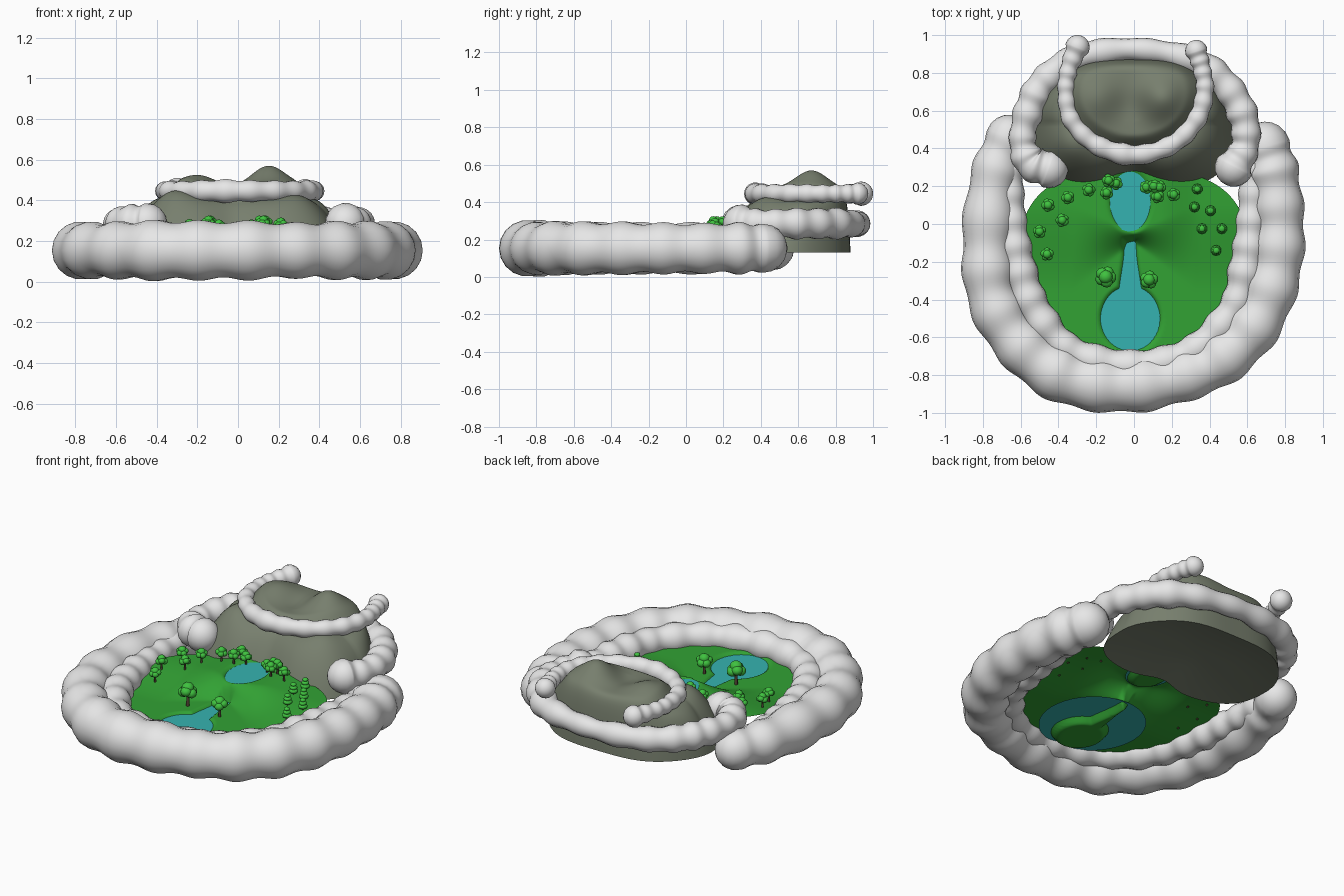
import bpy, bmesh, math, random
from mathutils import Vector, Matrix

if "Cube" in bpy.data.objects:
    bpy.data.objects.remove(bpy.data.objects["Cube"])

random.seed(4)


def material(name, rgb):
    m = bpy.data.materials.new(name)
    m.diffuse_color = (*rgb, 1)
    m.use_nodes = True
    m.node_tree.nodes["Principled BSDF"].inputs["Base Color"].default_value = m.diffuse_color
    return m


CLOUD = material("cloud white", (0.8, 0.8, 0.8))
ROCK = material("rock olive grey", (0.185, 0.212, 0.155))
GRASS = material("grass green", (0.032, 0.36, 0.034))
WATER = material("water teal", (0.036, 0.45, 0.44))
LEAF = material("leaf green", (0.05, 0.54, 0.05))
BARK = material("bark brown", (0.09, 0.06, 0.035))


def finish(bm, name, *mats):
    me = bpy.data.meshes.new(name)
    for f in bm.faces:
        f.smooth = True
    bm.to_mesh(me)
    bm.free()
    for m in mats:
        me.materials.append(m)
    ob = bpy.data.objects.new(name, me)
    bpy.context.collection.objects.link(ob)
    return ob


def smooth(a, b, v):
    t = max(0, min(1, (v - a) / (b - a)))
    return t * t * (3 - 2 * t)


def skin_rings(bm, rows, first=None, last=None):
    """Join rows of ring vertices with quads, optionally closing to end points."""
    n = len(rows[0])
    for a, b in zip(rows, rows[1:]):
        for i in range(n):
            j = (i + 1) % n
            bm.faces.new((a[i], b[i], b[j], a[j]))
    for tip, row in ((first, rows[0]), (last, rows[-1])):
        if tip:
            for i in range(n):
                j = (i + 1) % n
                bm.faces.new((tip, row[i], row[j]))


# Cloud banks: lumpy tubes along a spline with rounded ends
def cloud(name, pts, beads, lump, z, sides=18):
    P = [Vector((x, y, z, r)) for x, y, r in pts]
    P = [2 * P[0] - P[1]] + P + [2 * P[-1] - P[-2]]
    path, steps = [], 16
    for k in range(1, len(P) - 2):
        a, b, c, d = P[k - 1:k + 3]
        for i in range(steps):
            t = i / steps
            path.append(0.5 * (2 * b + (c - a) * t + (2 * a - 5 * b + 4 * c - d) * t * t
                               + (3 * b - a - 3 * c + d) * t ** 3))
    path.append(P[-2])
    jit = [random.uniform(-0.5, 0.5) * lump for _ in range(beads + 2)]
    bm = bmesh.new()
    n = len(path)
    centres = []
    for i, p in enumerate(path):
        s = i / (n - 1) * beads
        k = int(s)
        j = jit[k] + (jit[k + 1] - jit[k]) * smooth(0, 1, s - k)
        r = p[3] * (1 + j + lump * (math.sin(math.pi * (s + 0.5)) ** 2 - 0.5))
        tan = (path[min(i + 1, n - 1)] - path[max(i - 1, 0)]).xyz.normalized()
        centres.append((p.xyz, r, tan))
    caps = [math.radians(a) for a in (15, 32, 50, 70)]
    p, r, t = centres[0]
    head = [(p - t * r * math.cos(a), r * math.sin(a), t) for a in caps]
    tip0 = bm.verts.new(p - t * r)
    p, r, t = centres[-1]
    tail = [(p + t * r * math.cos(a), r * math.sin(a), t) for a in reversed(caps)]
    tip1 = bm.verts.new(p + t * r)
    rows = []
    for p, r, t in head + centres + tail:
        side = t.cross(Vector((0, 0, 1))).normalized()
        rows.append([bm.verts.new(p + r * (math.cos(a) * side + Vector((0, 0, math.sin(a)))))
                     for a in (2 * math.pi * i / sides for i in range(sides))])
    skin_rings(bm, rows, tip0, tip1)
    bmesh.ops.recalc_face_normals(bm, faces=bm.faces)
    finish(bm, name, CLOUD)


cloud("outer_cloud_ring", [
    (-.665, .46, .115), (-.74, .25, .13), (-.775, -.1, .138), (-.745, -.4, .142), (-.6, -.64, .138),
    (-.38, -.8, .138), (-.1, -.855, .138), (.2, -.82, .138), (.45, -.72, .138), (.64, -.53, .142),
    (.745, -.27, .142), (.77, 0, .138), (.74, .25, .13), (.695, .41, .12)], 16, .12, .153)
cloud("inner_cloud_ring", [
    (-.66, .3, .07), (-.65, .05, .08), (-.615, -.2, .085), (-.53, -.45, .085), (-.34, -.67, .085),
    (-.02, -.755, .085), (.3, -.68, .085), (.52, -.46, .085), (.6, -.2, .085), (.625, .05, .08),
    (.64, .3, .075)], 18, .15, .165)
cloud("middle_cloud_ring", [
    (-.45, .29, .09), (-.55, .33, .085), (-.59, .45, .07), (-.55, .62, .078), (-.47, .76, .08),
    (-.3, .88, .07), (0, .925, .062), (.3, .87, .075), (.48, .74, .08), (.575, .58, .08),
    (.59, .42, .075), (.53, .3, .09)], 16, .14, .285)
cloud("upper_cloud_ring", [
    (-.3, .935, .062), (-.345, .82, .046), (-.36, .7, .046), (-.33, .55, .046), (-.2, .42, .05),
    (0, .365, .054), (.2, .42, .052), (.33, .55, .048), (.375, .7, .048), (.36, .82, .048),
    (.33, .915, .056)], 17, .14, .445)


# Round height sheets for land, ponds and mountain
def sheet(name, mat, centre, size, height, rings, segs, power=1.0, square=2.6, warp=None):
    bm = bmesh.new()

    def vert(r, a):
        c, s = math.cos(a), math.sin(a)
        k = r / (abs(c) ** square + abs(s) ** square) ** (1 / square)
        x, y = size[0] * k * c, size[1] * k * s
        if warp:
            x, y = warp(x, y, r)
        x, y = x + centre[0], y + centre[1]
        return bm.verts.new((x, y, height(x, y, r, s)))

    rows = [[vert((i / rings) ** power, 2 * math.pi * j / segs) for j in range(segs)]
            for i in range(1, rings + 1)]
    skin_rings(bm, rows, vert(0, 0))
    bmesh.ops.recalc_face_normals(bm, faces=bm.faces)
    if sum(f.normal.z for f in bm.faces) < 0:
        bmesh.ops.reverse_faces(bm, faces=bm.faces)
    return finish(bm, name, mat)


def ground(x, y):
    w = min(1, abs(x) / 0.32)
    plateau = .095 - .04 * smooth(.14, .36, abs(x))
    z = .14 + plateau * smooth(-.1 - .25 * w, -.045 + .15 * w, y)
    lower = (math.hypot((x + .02) / .155, (y + .5) / .17) - 1) * .16
    stream = max(abs(x + .02) - .03 - .03 * smooth(-.12, -.4, y), y + .085, -.5 - y)
    upper = (math.hypot((x + .02) / .105, (y - .12) / .155) - 1) * .11
    z -= .05 * smooth(.02, -.035, min(lower, stream))
    return z - .04 * smooth(.02, -.035, upper)


def bump(x, y, cx, cy, s):
    return math.exp(-((x - cx) ** 2 + (y - cy) ** 2) / (2 * s * s))


def mountain_outline(x, y, r):
    """Wide at the front with a notch above the pond, narrow at the back."""
    x *= 1 - .2 * smooth(0, .36, y)
    return x, y + .06 * smooth(0, .3, -y) * math.exp(-(x / .13) ** 2)


def mountain(x, y, r, s):
    n = 7 + (17 * s if s > 0 else 3.5 * s)
    tier = 1 - smooth(.72, 1.0, math.hypot(x / .38, (y - .7) / .31))
    h = (.28 + .06 * tier + .1 * bump(x, y, .15, .67, .085)
         + .055 * bump(x, y, -.2, .67, .09) + .055 * bump(x, y, -.33, .42, .08)
         + .03 * bump(x, y, .3, .42, .08) - .02 * bump(x, y, -.02, .62, .07))
    return .13 + h * (1 - r ** n)


def underside(x, y, r, s):
    return .13 + .04 * (1 - r ** 2)


rock = ((-.01, .53), (.535, .35))
sheet("grass_land", GRASS, (0, -.215), (.61, .505), lambda x, y, r, s: ground(x, y), 60, 160, 1, 2.8)
sheet("mountain", ROCK, *rock, mountain, 44, 112, .7, 3.2, mountain_outline)
base = sheet("mountain_underside", ROCK, *rock, underside, 8, 112, 1, 3.2, mountain_outline)
base.data.flip_normals()
sheet("lower_pond", WATER, (-.02, -.39), (.3, .31), lambda x, y, r, s: .127, 2, 40, 1, 2)
sheet("upper_pond", WATER, (-.02, .125), (.13, .165), lambda x, y, r, s: .225, 2, 40, 1, 2)


# Trees
def tree(name, x, y, size, conifer=False):
    bm = bmesh.new()
    foot = Vector((x, y, ground(x, y) - .005))
    tall = size * 1.4
    bmesh.ops.create_cone(bm, segments=8, radius1=size * .1, radius2=size * .07, depth=tall * .7,
                          matrix=Matrix.Translation(foot + Vector((0, 0, tall * .35))))
    for f in bm.faces:
        f.material_index = 1
    if conifer:
        blobs = [(0, 0, .4 + .3 * i, .44 - .08 * i) for i in range(3)]
    else:
        turn = random.uniform(0, 6)
        blobs = [(0, 0, 1.12, .35)] + [
            (.24 * math.cos(turn + i * 1.257), .24 * math.sin(turn + i * 1.257),
             .86 + .12 * (i % 2), .31) for i in range(5)]
    for bx, by, bz, r in blobs:
        squash = .6 if conifer else .9
        m = Matrix.Translation(foot + Vector((bx, by, bz)) * size) @ Matrix.Diagonal((1, 1, squash, 1))
        bmesh.ops.create_icosphere(bm, subdivisions=2, radius=r * size, matrix=m)
    finish(bm, name, LEAF, BARK)


for i, (x, y) in enumerate([
        (-.5, -.04), (-.46, -.16), (-.455, .1), (-.38, .02), (-.35, .14), (-.24, .18), (-.135, .23),
        (-.145, .165), (-.095, .215), (.065, .195), (.125, .145), (.105, .2), (.135, .195), (.21, .155)]):
    tree(f"round_tree_{i + 1}", x, y, .066)
tree("large_tree_left", -.15, -.28, .105)
tree("large_tree_right", .08, -.295, .09)
for i, (x, y) in enumerate([(.32, .09), (.335, .185), (.405, .07), (.36, -.025), (.465, -.025), (.435, -.14)]):
    tree(f"conifer_tree_{i + 1}", x, y, .064, True)
